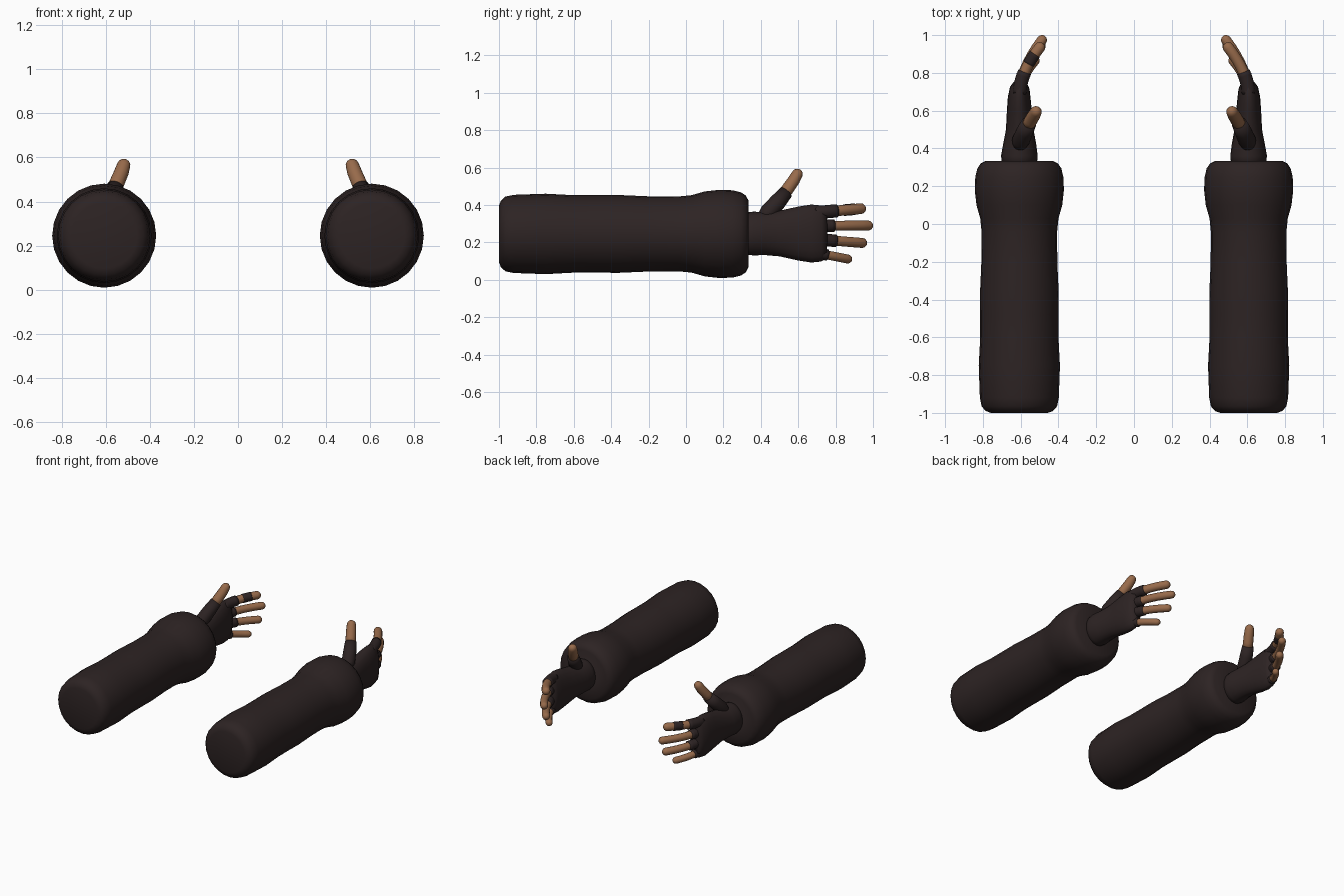
import bpy
import bmesh
from math import sin, cos, pi
from mathutils import Vector

default_cube = bpy.data.objects.get("Cube")
if default_cube:
    bpy.data.objects.remove(default_cube, do_unlink=True)


def make_material(name, colour):
    material = bpy.data.materials.new(name)
    material.use_nodes = True
    material.diffuse_color = (*colour, 1)
    shader = material.node_tree.nodes["Principled BSDF"]
    shader.inputs["Base Color"].default_value = (*colour, 1)
    shader.inputs["Roughness"].default_value = 0.8
    return material


CLOTH = make_material("dark_brown_cloth", (0.026, 0.017, 0.017))
SKIN = make_material("skin", (0.31, 0.145, 0.07))


def loft(name, sections, material, side, sides=14, rounded=False):
    """Skin elliptical sections (centre, side radius, upright radius) along a path."""
    sections = [(Vector(c), a, b) for c, a, b in sections]
    if rounded:
        centre, a, b = sections[-1]
        along = (centre - sections[-2][0]).normalized()
        for angle in (0.45, 0.85, 1.2, 1.45):
            sections.append((centre + along * a * sin(angle), a * cos(angle), b * cos(angle)))
    bm = bmesh.new()
    rings = []
    for i, (centre, a, b) in enumerate(sections):
        before = sections[max(i - 1, 0)][0]
        after = sections[min(i + 1, len(sections) - 1)][0]
        along = (after - before).normalized()
        across = along.cross(Vector((0, 0, 1))).normalized()
        up = across.cross(along)
        ring = []
        for k in range(sides):
            angle = 2 * pi * k / sides
            p = centre + across * a * cos(angle) + up * b * sin(angle)
            ring.append(bm.verts.new((p.x * side, p.y, p.z)))
        rings.append(ring)
    for low, high in zip(rings, rings[1:]):
        for k in range(sides):
            n = (k + 1) % sides
            bm.faces.new((low[k], low[n], high[n], high[k]))
    bm.faces.new(rings[0])
    bm.faces.new(rings[-1])
    bmesh.ops.recalc_face_normals(bm, faces=bm.faces)
    for face in bm.faces:
        face.smooth = True
    mesh = bpy.data.meshes.new(name)
    bm.to_mesh(mesh)
    bm.free()
    mesh.materials.append(material)
    obj = bpy.data.objects.new(name, mesh)
    bpy.context.collection.objects.link(obj)


# Sleeve profile: (y, radius)
SLEEVE = [(-1, 0.15), (-0.99, 0.178), (-0.965, 0.2), (-0.92, 0.209), (-0.75, 0.215),
          (-0.6, 0.207), (-0.48, 0.207), (-0.36, 0.208), (-0.2, 0.201), (-0.04, 0.2),
          (0.03, 0.207), (0.1, 0.227), (0.18, 0.236), (0.25, 0.233), (0.295, 0.222),
          (0.32, 0.205), (0.333, 0.18), (0.333, 0.1)]

# Palm sections: (y, x, half thickness, half height)
PALM = [(0.3, 0.605, 0.09, 0.11), (0.36, 0.607, 0.097, 0.117), (0.42, 0.605, 0.088, 0.115),
        (0.5, 0.605, 0.073, 0.122), (0.6, 0.607, 0.066, 0.144), (0.67, 0.608, 0.06, 0.155),
        (0.72, 0.605, 0.052, 0.15), (0.75, 0.6, 0.035, 0.135)]

# Fingers: base height, tip height, tip y, glove end y, radius, inward bend
FINGERS = {
    "index": (0.358, 0.382, 0.957, 0.805, 0.029, 0.125),
    "middle": (0.288, 0.29, 0.995, 0.79, 0.027, 0.135),
    "ring": (0.217, 0.195, 0.963, 0.8, 0.027, 0.13),
    "little": (0.145, 0.107, 0.884, 0.755, 0.024, 0.1),
}
KNUCKLE = 0.69


def finger_sections(finger, start, end, radius, steps=6):
    """Sections along a finger that curls towards the body's centre line."""
    low, high, tip, _, _, bend = finger
    result = []
    for i in range(steps + 1):
        y = start + (end - start) * i / steps
        t = (y - KNUCKLE) / (tip - KNUCKLE)
        centre = (0.606 - bend * t ** 1.8, y, low + (high - low) * t)
        result.append((centre, radius, radius))
    return result


for label, side in (("left", 1), ("right", -1)):
    loft(label + "_sleeve", [((0.607, y, 0.245), r, r) for y, r in SLEEVE], CLOTH, side, 24)
    loft(label + "_palm", [((x, y, 0.247), a, b) for y, x, a, b in PALM], CLOTH, side, 20)

    # Fingers with short glove sleeves
    for finger_name, finger in FINGERS.items():
        _, _, tip, glove_end, radius, _ = finger
        name = label + "_" + finger_name
        loft(name + "_glove", finger_sections(finger, KNUCKLE, glove_end, radius + 0.007),
             CLOTH, side)
        loft(name + "_finger", finger_sections(finger, KNUCKLE + 0.05, tip - radius * 0.8, radius),
             SKIN, side, rounded=True)

    # Thumb
    loft(label + "_thumb_glove",
         [((0.61, 0.4, 0.315), 0.03, 0.03), ((0.6, 0.44, 0.36), 0.047, 0.047),
          ((0.578, 0.49, 0.415), 0.045, 0.045), ((0.556, 0.535, 0.468), 0.04, 0.038)],
         CLOTH, side)
    loft(label + "_thumb",
         [((0.565, 0.515, 0.445), 0.034, 0.034), ((0.547, 0.547, 0.49), 0.035, 0.034),
          ((0.53, 0.575, 0.53), 0.034, 0.033), ((0.519, 0.594, 0.563), 0.031, 0.03)],
         SKIN, side, rounded=True)

# Band on the right index finger
loft("right_index_band", finger_sections(FINGERS["index"], 0.848, 0.9, 0.0315), CLOTH, -1)
